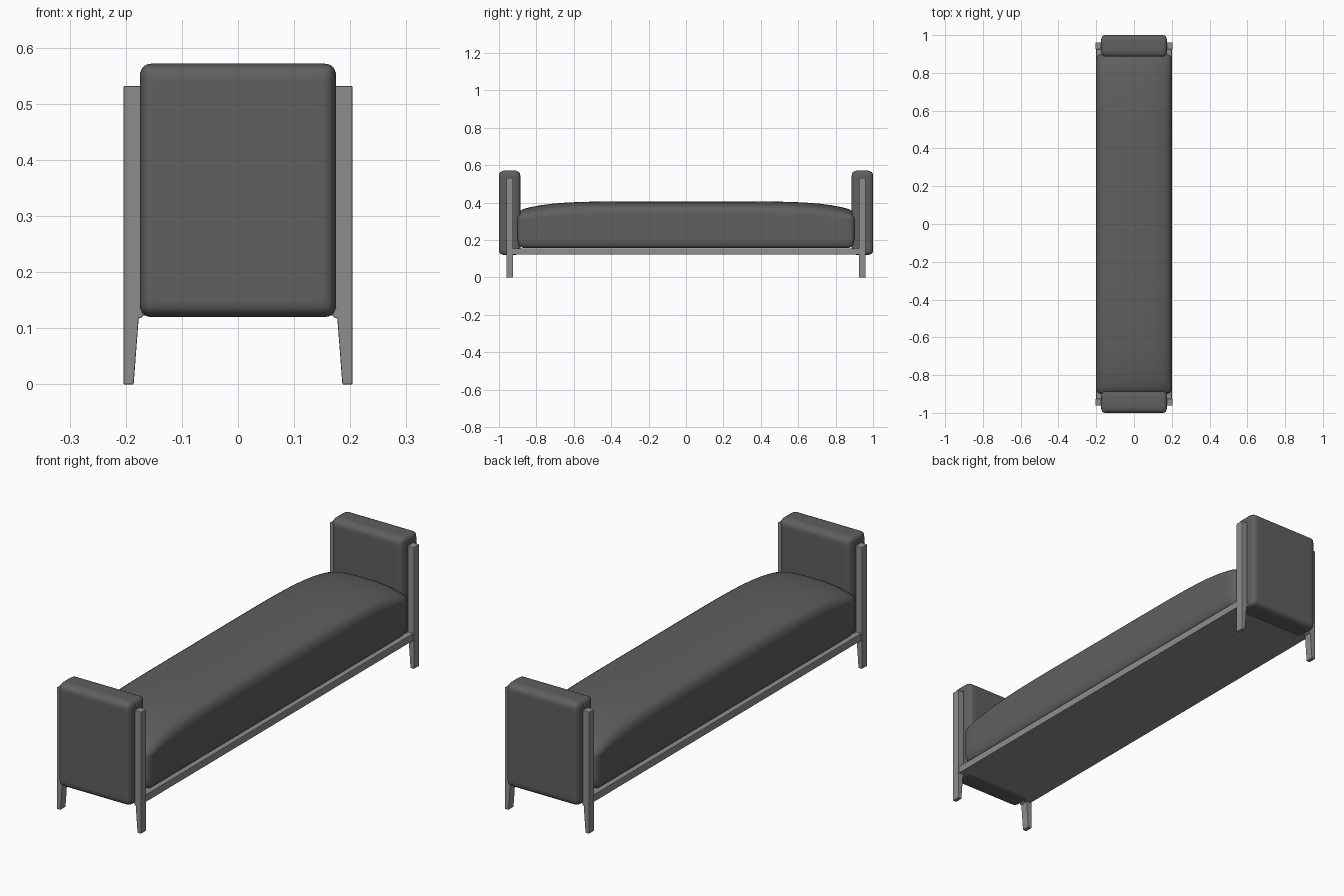
import bpy, bmesh, math
from mathutils import Vector

if "Cube" in bpy.data.objects:
    bpy.data.objects.remove(bpy.data.objects["Cube"])


def make_material(name, value):
    mat = bpy.data.materials.new(name)
    mat.use_nodes = True
    colour = (value, value, value, 1)
    mat.diffuse_color = colour
    mat.node_tree.nodes["Principled BSDF"].inputs["Base Color"].default_value = colour
    return mat


fabric = make_material("dark grey upholstery", 0.115)
frame = make_material("mid grey frame", 0.27)


def finish(bm, name, mat, centre, smooth=False):
    bmesh.ops.recalc_face_normals(bm, faces=bm.faces)
    mesh = bpy.data.meshes.new(name)
    bm.to_mesh(mesh)
    bm.free()
    mesh.materials.append(mat)
    obj = bpy.data.objects.new(name, mesh)
    obj.location = centre
    bpy.context.collection.objects.link(obj)
    if smooth:
        mesh.shade_smooth()
    return obj


def soften(obj, width):
    mod = obj.modifiers.new("soft edges", "BEVEL")
    mod.width = width
    mod.segments = 2


def cushion(name, centre, half, radius, shape=None):
    """Box with elliptical rounded edges, optionally reshaped per vertex."""
    bm = bmesh.new()
    bmesh.ops.create_cube(bm, size=2)
    bmesh.ops.subdivide_edges(bm, edges=bm.edges[:], cuts=23, use_grid_fill=True)
    for v in bm.verts:
        # Crowd the grid towards the edges, then round them
        p = [math.sin(c * math.pi / 2) * h for c, h in zip(v.co, half)]
        core = [max(r - h, min(h - r, c)) for c, h, r in zip(p, half, radius)]
        d = Vector([(c - k) / r for c, k, r in zip(p, core, radius)]).normalized()
        v.co = [k + n * r for k, n, r in zip(core, d, radius)]
        if shape:
            shape(v.co)
    return finish(bm, name, fabric, centre, smooth=True)


# Mattress with a crowned top that falls away to the ends and sides
M = Vector((0.2, 0.9, 0.125))


def crown(co):
    if co.z > 0:
        drop = 0.05 * abs(co.y / M.y) ** 6 + 0.035 * abs(co.x / M.x) ** 3
        co.z -= drop * co.z / M.z


cushion("mattress", (0, 0, 0.282), M, (0.025, 0.03, 0.05), crown)

# Upholstered end panels
for side, name in ((-1, "front_panel"), (1, "back_panel")):
    cushion(name, (0, side * 0.943, 0.346), (0.175, 0.057, 0.226), (0.02, 0.035, 0.022))

# Base platform whose edges form the side rails
bm = bmesh.new()
bmesh.ops.create_cube(bm, size=1)
bmesh.ops.scale(bm, vec=(0.4, 1.86, 0.032), verts=bm.verts)
soften(finish(bm, "base_platform", frame, (0, 0, 0.139)), 0.002)

# Corner posts that taper on the inside into legs
profile = [(0.186, 0), (0.204, 0), (0.204, 0.532), (0.17, 0.532), (0.17, 0.12), (0.177, 0.118)]
for sx, xname in ((-1, "right"), (1, "left")):
    for sy, yname in ((-1, "front"), (1, "back")):
        bm = bmesh.new()
        face = bm.faces.new([bm.verts.new((sx * x, -0.018, z)) for x, z in profile])
        ext = bmesh.ops.extrude_face_region(bm, geom=[face])["geom"]
        bmesh.ops.translate(bm, vec=(0, 0.036, 0),
                            verts=[g for g in ext if isinstance(g, bmesh.types.BMVert)])
        post = finish(bm, f"{yname}_{xname}_post", frame, (0, sy * 0.943, 0))
        soften(post, 0.002)
